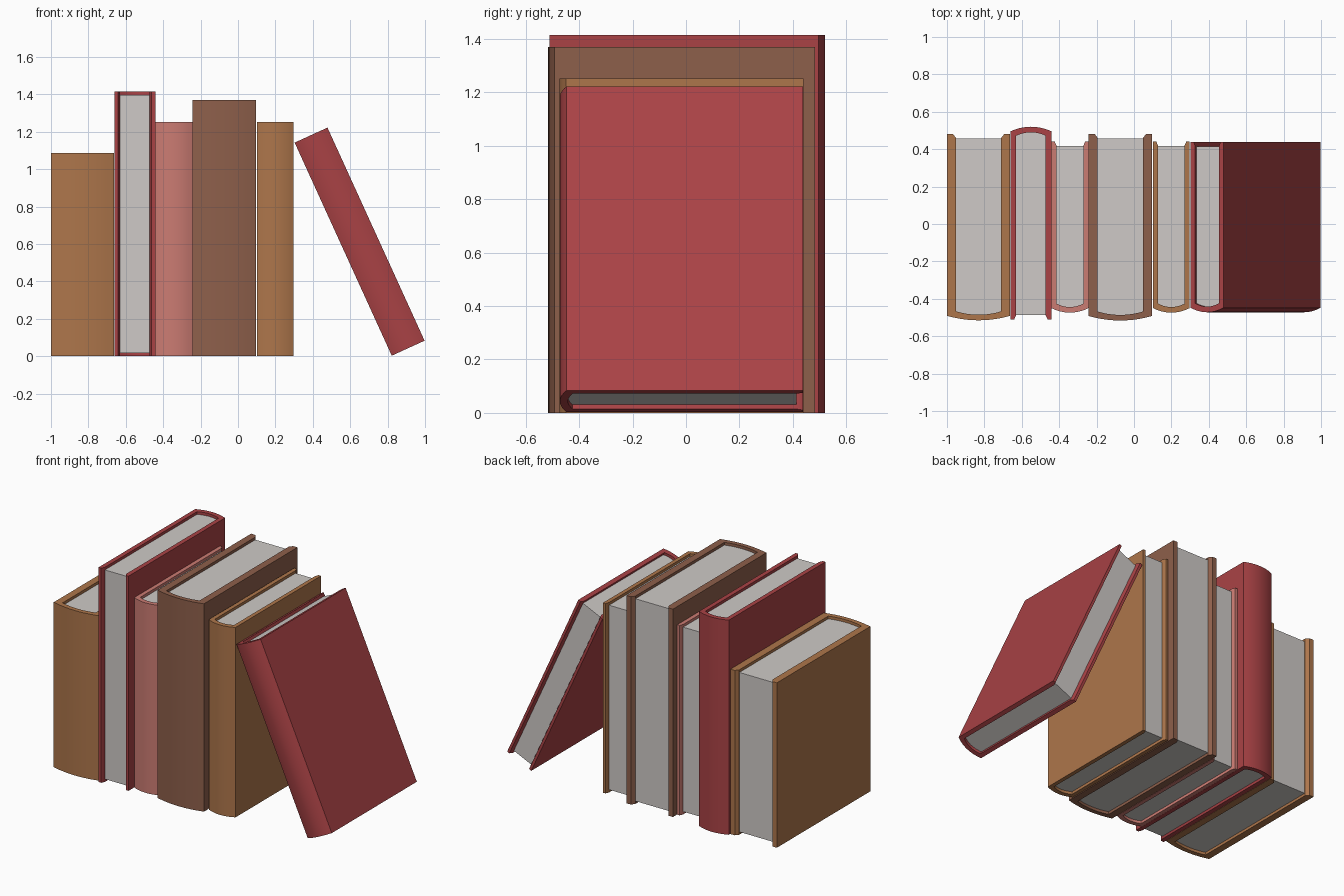
import bpy, bmesh, math

if "Cube" in bpy.data.objects:
    bpy.data.objects.remove(bpy.data.objects["Cube"])

def material(name, rgb):
    m = bpy.data.materials.new(name)
    m.diffuse_color = (*rgb, 1)
    m.use_nodes = True
    m.node_tree.nodes["Principled BSDF"].inputs["Base Color"].default_value = m.diffuse_color
    return m

PAPER = material("paper", (0.62, 0.59, 0.57))
TAN = material("tan_cloth", (0.42, 0.18, 0.07))
RED = material("red_cloth", (0.40, 0.055, 0.06))
PINK = material("pink_cloth", (0.60, 0.20, 0.17))
BROWN = material("brown_cloth", (0.27, 0.115, 0.07))

def arc(x0, x1, y_side, y_mid, n=10):
    """Shallow rounded spine line running from x0 to x1."""
    pts = []
    for i in range(n + 1):
        s = i / n
        pts.append((x0 + (x1 - x0) * s, y_side + (y_mid - y_side) * (1 - (2 * s - 1) ** 2)))
    return pts

def prism(name, outline, z0, z1, mat):
    """Extrude a plan outline upwards, smooth with sharp corners."""
    bm = bmesh.new()
    face = bm.faces.new([bm.verts.new((x, y, z0)) for x, y in outline])
    ext = bmesh.ops.extrude_face_region(bm, geom=[face], use_keep_orig=True)
    top = [v for v in ext["geom"] if isinstance(v, bmesh.types.BMVert)]
    bmesh.ops.translate(bm, verts=top, vec=(0, 0, z1 - z0))
    bmesh.ops.recalc_face_normals(bm, faces=bm.faces)
    mesh = bpy.data.meshes.new(name)
    bm.to_mesh(mesh)
    bm.free()
    mesh.materials.append(mat)
    mesh.shade_smooth()
    mesh.set_sharp_from_angle(angle=math.radians(30))
    ob = bpy.data.objects.new(name, mesh)
    bpy.context.collection.objects.link(ob)
    return ob

def book(name, x, w, h, front, back, t, mat, lip=0.022, flip=False, lean=0.0, z=0.0):
    """Hardback with its spine at 'front' and fore-edge at 'back'."""
    side, inner, bow = front + 0.024, front + 0.03, 0.018
    spine_out = arc(0, w, side, front)
    spine_in = arc(t, w - t, inner + bow, inner)
    c = t * 0.35
    # Covers and spine: a U outline with bevelled fore-edges
    cover = ([(0, back)] + spine_out + [(w, back), (w - t + c, back), (w - t, back - lip)]
             + spine_in[::-1] + [(t, back - lip), (t - c, back)])
    # Page block, slightly inset top and bottom
    pages = spine_in + [(w - t, back - lip - 0.002), (t, back - lip - 0.002)]
    parts = [prism(name + "_cover", cover, 0, h, mat),
             prism(name + "_pages", pages, 0.018, h - 0.018, PAPER)]
    for ob in parts:
        ob.location = (x + w if flip else x, 0, z)
        ob.rotation_euler = (0, lean, math.pi if flip else 0)

# Standing books, left to right
book("short_tan_book", -1.0, 0.338, 1.087, -0.515, 0.482, 0.048, TAN)
book("tall_red_book", -0.66, 0.218, 1.415, -0.52, 0.51, 0.03, RED, flip=True)
book("pink_book", -0.441, 0.197, 1.252, -0.474, 0.44, 0.027, PINK)
book("thick_brown_book", -0.242, 0.338, 1.37, -0.516, 0.482, 0.048, BROWN)
book("tan_book", 0.102, 0.195, 1.252, -0.474, 0.44, 0.027, TAN)
# Book leaning against the row
book("leaning_red_book", 0.822, 0.193, 1.252, -0.472, 0.438, 0.027, RED,
     lean=-math.radians(24.5), z=0.003)
